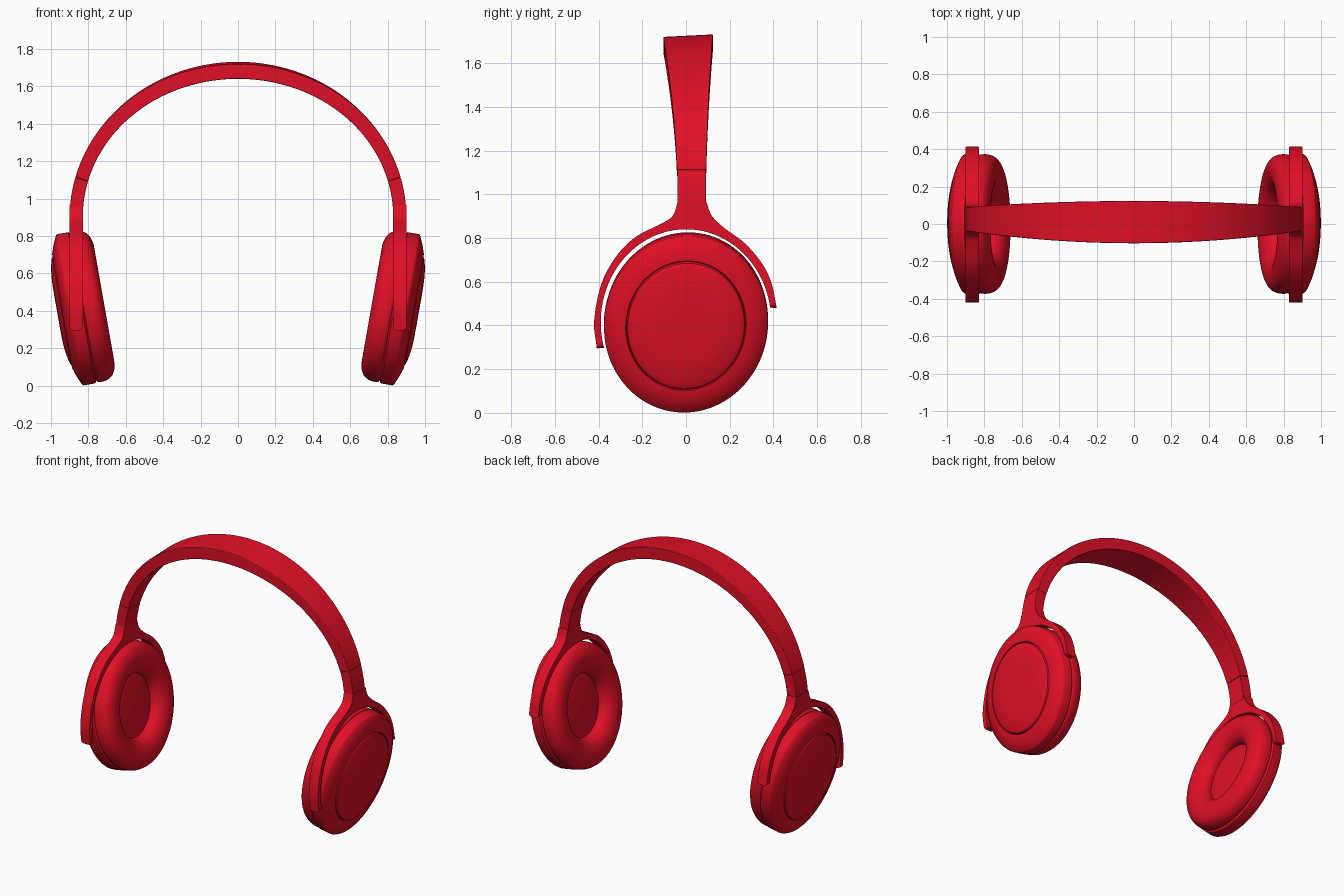
import bpy, bmesh
from math import sin, cos, pi, radians, sqrt
from mathutils import Vector, Matrix

if "Cube" in bpy.data.objects:
    bpy.data.objects.remove(bpy.data.objects["Cube"])

red = bpy.data.materials.new("glossy red")
red.use_nodes = True
red.diffuse_color = (0.75, 0.005, 0.02, 1)
red.node_tree.nodes["Principled BSDF"].inputs["Base Color"].default_value = red.diffuse_color


def finish(name, bm, mirror=True, bevel=0, angle=35):
    """Turn a bmesh into a shaded object, optionally mirrored to the other side."""
    bmesh.ops.recalc_face_normals(bm, faces=bm.faces)
    mesh = bpy.data.meshes.new(name)
    bm.to_mesh(mesh)
    bm.free()
    mesh.materials.append(red)
    ob = bpy.data.objects.new(name, mesh)
    bpy.context.collection.objects.link(ob)
    bpy.ops.object.select_all(action="DESELECT")
    ob.select_set(True)
    bpy.context.view_layer.objects.active = ob
    bpy.ops.object.shade_smooth_by_angle(angle=radians(angle))
    if bevel:
        mod = ob.modifiers.new("Soft edges", "BEVEL")
        mod.width, mod.segments, mod.limit_method = bevel, 3, "ANGLE"
        mod.angle_limit = radians(50)
    if mirror:
        ob.modifiers.new("Mirror", "MIRROR").use_axis[0] = True
    return ob


def curve(points, steps=8):
    """Smooth curve through a few points."""
    p = [Vector(q) for q in points]
    p = [2 * p[0] - p[1]] + p + [2 * p[-1] - p[-2]]
    out = []
    for i in range(1, len(p) - 2):
        a, b, c, d = p[i - 1:i + 3]
        for k in range(steps):
            t = k / steps
            out.append(0.5 * (2 * b + (c - a) * t + (2 * a - 5 * b + 4 * c - d) * t * t
                              + (3 * b - a - 3 * c + d) * t ** 3))
    return out + [p[-2]]


# Ear cup frame: leaning inward at the bottom, slightly turned in its own plane
CUP = (Matrix.Translation((0.83, 0, 0.417)) @ Matrix.Rotation(radians(10), 4, "Y")
       @ Matrix.Rotation(radians(-8), 4, "X") @ Matrix.Diagonal((1, 0.912, 1, 1)))


def lathe(name, profile, closed=False, sides=96):
    """Revolve (radius, depth) points into an oval cup part."""
    bm = bmesh.new()
    rings = []
    for r, a in profile:
        if r == 0:
            rings.append([bm.verts.new(CUP @ Vector((a, 0, 0)))] * sides)
        else:
            rings.append([bm.verts.new(CUP @ Vector((a, r * sin(2 * pi * i / sides),
                                                     r * cos(2 * pi * i / sides))))
                          for i in range(sides)])
    pairs = list(zip(rings, rings[1:])) + ([(rings[-1], rings[0])] if closed else [])
    for lo, hi in pairs:
        for i in range(sides):
            j = (i + 1) % sides
            quad = list(dict.fromkeys((lo[i], lo[j], hi[j], hi[i])))
            bm.faces.new(quad)
    return finish(name, bm)


lathe("ear_cup_shells", [(0, -0.03), (0.3, -0.03), (0.39, -0.006), (0.405, 0), (0.411, 0.006),
                         (0.411, 0.066), (0.405, 0.075), (0.36, 0.095), (0.31, 0.112),
                         (0.302, 0.111), (0.298, 0.1), (0, 0.1)])
lathe("outer_discs", [(0.298, 0.095), (0.296, 0.108)]
      + [tuple(v) for v in curve([(0.292, 0.115), (0.27, 0.123), (0.21, 0.134),
                                  (0.15, 0.138), (0.08, 0.139)], 4)] + [(0, 0.139)])
cushion = curve([(0.395, -0.001), (0.407, -0.015), (0.406, -0.055), (0.385, -0.092),
                 (0.34, -0.113), (0.29, -0.114), (0.24, -0.095), (0.21, -0.06),
                 (0.205, -0.02)], 4)
lathe("ear_cushions", [tuple(v) for v in cushion], closed=True)

# Yokes: curved forks around each cup, cut from a flat outline
left_edge = curve([(-0.408, 0.295), (-0.42, 0.42), (-0.388, 0.587), (-0.32, 0.715),
                   (-0.23, 0.805), (-0.12, 0.862), (-0.062, 0.9), (-0.038, 0.965)])
right_edge = curve([(0.094, 0.965), (0.116, 0.905), (0.17, 0.85), (0.27, 0.775),
                    (0.35, 0.68), (0.392, 0.59), (0.415, 0.48)])
start, end, n = radians(9), radians(196), 64
inner_edge = [Vector((0.39 * cos(t), 0.415 + 0.425 * sin(t)))
              for t in (start + (end - start) * i / n for i in range(n + 1))]
bm = bmesh.new()
face = bm.faces.new([bm.verts.new((0.83, p.x, p.y))
                     for p in left_edge + right_edge + inner_edge])
new = bmesh.ops.extrude_face_region(bm, geom=[face])["geom"]
bmesh.ops.translate(bm, vec=(0.07, 0, 0),
                    verts=[g for g in new if isinstance(g, bmesh.types.BMVert)])
# round the corners of the fork tips
tips = [e for e in bm.edges
        if abs(e.verts[0].co.x - e.verts[1].co.x) < 1e-5
        and ({round(v.co.y, 3) for v in e.verts} ==
             {round(left_edge[0].x, 3), round(inner_edge[-1].x, 3)}
             or {round(v.co.y, 3) for v in e.verts} ==
             {round(right_edge[-1].x, 3), round(inner_edge[0].x, 3)})]
bmesh.ops.bevel(bm, geom=tips, offset=0.02, segments=4, profile=0.5, affect="EDGES")
finish("yokes", bm)


def arch(name, t0, t1, steps, mirror, inset=0):
    """Sweep the flat headband section along the arch."""
    bm = bmesh.new()
    rows = []
    for i in range(steps + 1):
        t = t0 + (t1 - t0) * i / steps
        s = max(0, 1 - (cos(t) * 0.88 / 0.86) ** 2)
        low, high = -0.04 - 0.063 * s + inset, 0.092 + 0.031 * s - inset
        row = []
        for y, rx, rz in ((low, 0.9, 0.825), (high, 0.9, 0.825),
                          (high, 0.83, 0.745), (low, 0.83, 0.745)):
            row.append(bm.verts.new((rx * cos(t), y, 0.9 + rz * sin(t) + 0.05 * y * s)))
        rows.append(row)
    for a, b in zip(rows, rows[1:]):
        for k in range(4):
            m = (k + 1) % 4
            bm.faces.new((a[k], a[m], b[m], b[k]))
    bm.faces.new(rows[0])
    bm.faces.new(rows[-1])
    return finish(name, bm, mirror, bevel=0.004)


SEAM = 0.262
arch("headband", SEAM, pi - SEAM, 96, False)
arch("headband_stems", 0.05, SEAM, 10, True, inset=0.001)
